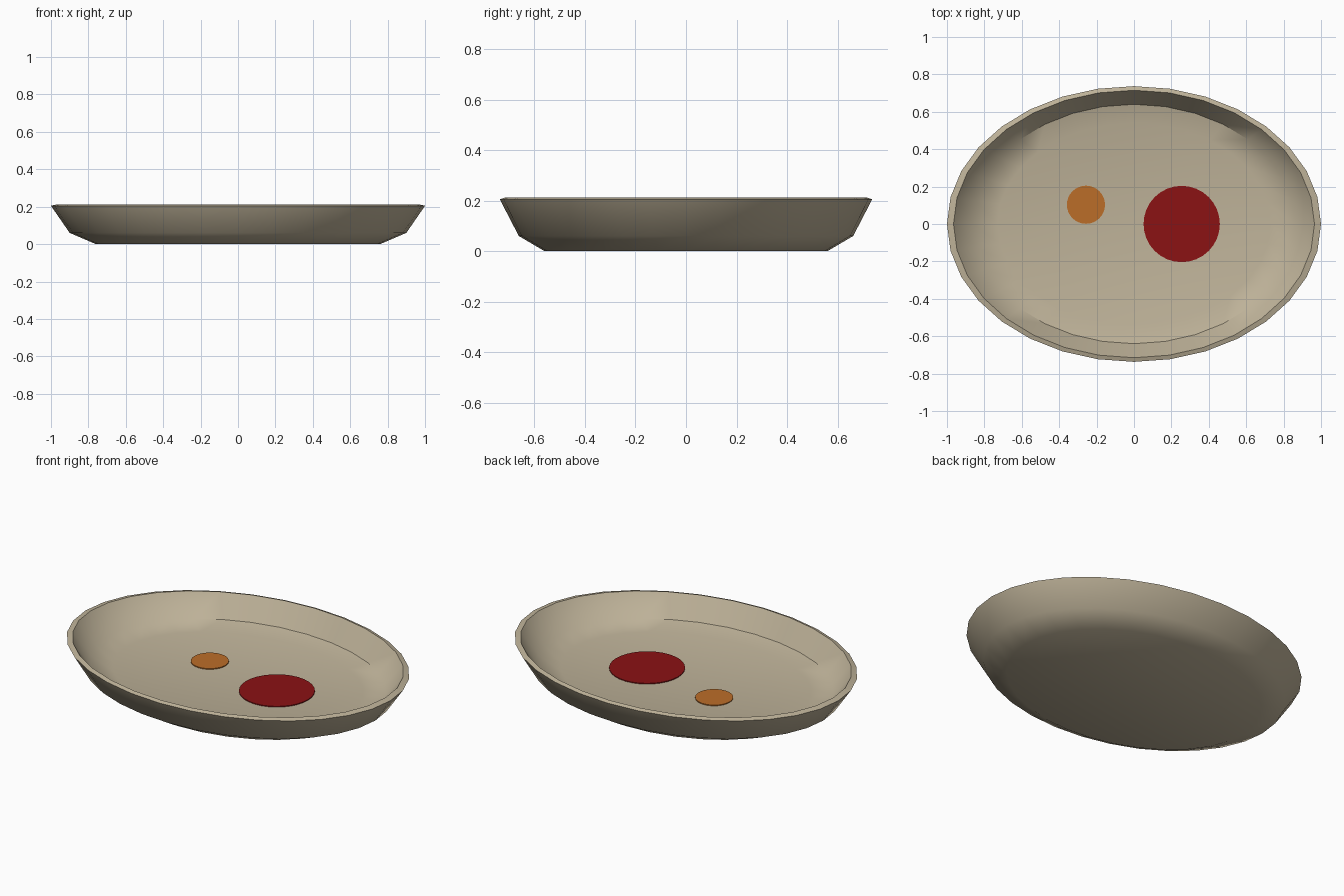
import bpy, bmesh, math

if "Cube" in bpy.data.objects:
    bpy.data.objects.remove(bpy.data.objects["Cube"])

SEG = 32


def material(name, rgb):
    m = bpy.data.materials.new(name)
    m.diffuse_color = (*rgb, 1)
    m.use_nodes = True
    m.node_tree.nodes["Principled BSDF"].inputs["Base Color"].default_value = m.diffuse_color
    return m


def add_object(name, bm, mat):
    bmesh.ops.recalc_face_normals(bm, faces=bm.faces[:])
    mesh = bpy.data.meshes.new(name)
    bm.to_mesh(mesh)
    bm.free()
    mesh.materials.append(mat)
    ob = bpy.data.objects.new(name, mesh)
    bpy.context.collection.objects.link(ob)
    return ob


clay = material("warm_beige", (0.52, 0.45, 0.32))
red = material("dark_red", (0.26, 0.006, 0.007))
orange = material("burnt_orange", (0.50, 0.155, 0.022))

# Oval dish: rings of (x radius, y radius, z) from the underside, over the rim, to the floor
rings = [
    (0.76, 0.56, 0.0),
    (0.90, 0.662, 0.06),
    (1.00, 0.737, 0.205),
    (0.965, 0.715, 0.213),
    (0.86, 0.64, 0.088),
    (0.73, 0.54, 0.062),
]
bm = bmesh.new()
loops = []
for rx, ry, z in rings:
    angles = [2 * math.pi * i / SEG for i in range(SEG)]
    loops.append([bm.verts.new((rx * math.cos(a), ry * math.sin(a), z)) for a in angles])
for low, high in zip(loops, loops[1:]):
    for i in range(SEG):
        j = (i + 1) % SEG
        bm.faces.new((low[i], low[j], high[j], high[i]))
bm.faces.new(loops[0])
bm.faces.new(loops[-1])
dish = add_object("oval_dish", bm, clay)
bpy.context.view_layer.objects.active = dish
dish.select_set(True)
bpy.ops.object.shade_smooth_by_angle(angle=math.radians(42))


# Round spots lying on the dish floor
def spot(name, x, y, radius, mat):
    bm = bmesh.new()
    bmesh.ops.create_cone(bm, cap_ends=True, segments=SEG, radius1=radius,
                          radius2=radius, depth=0.006)
    ob = add_object(name, bm, mat)
    ob.location = (x, y, 0.064)


spot("large_spot", 0.255, 0.0, 0.204, red)
spot("small_spot", -0.257, 0.103, 0.102, orange)
